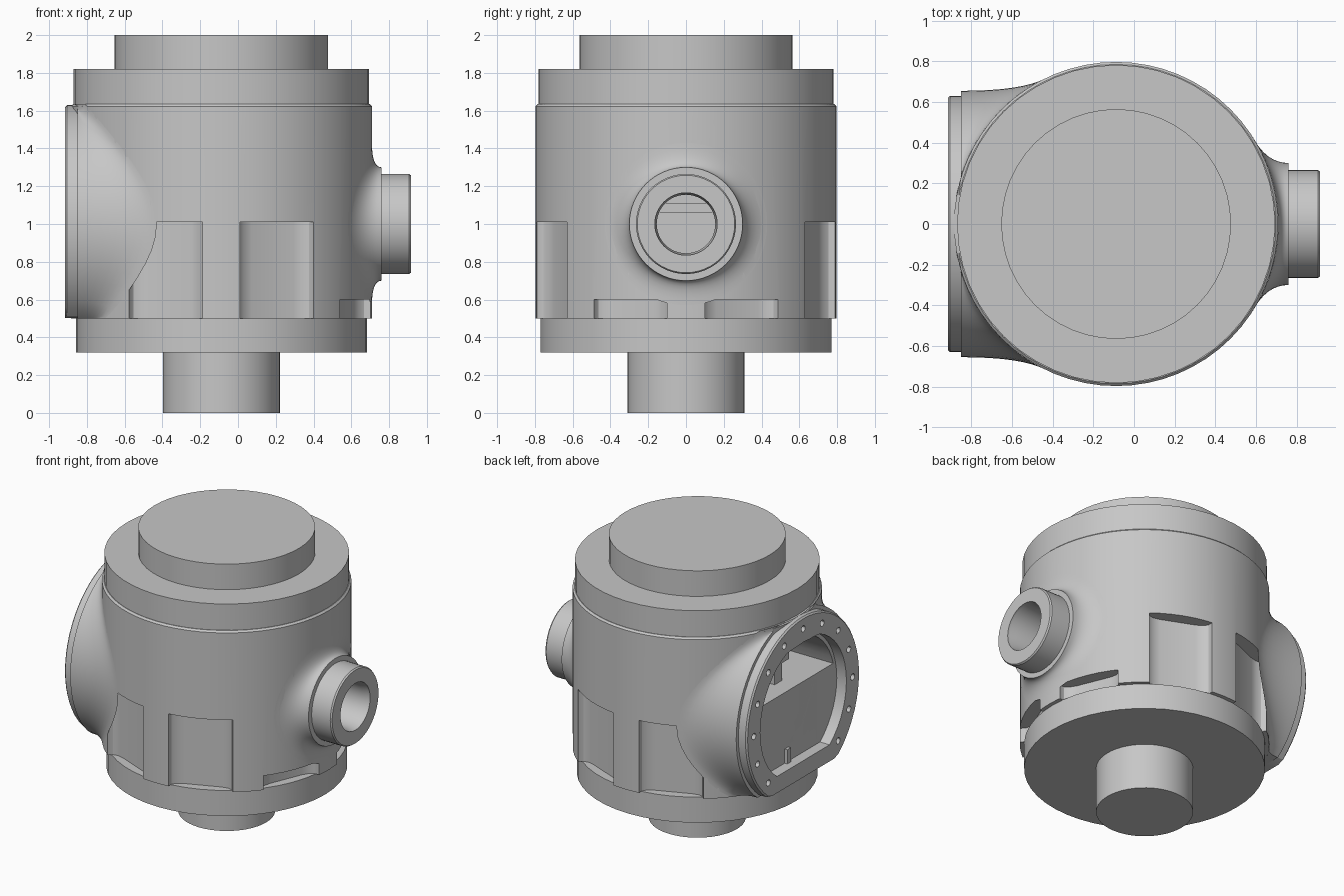
import bpy
import bmesh
from math import sin, cos, pi, sqrt, radians

cube = bpy.data.objects.get("Cube")
if cube:
    bpy.data.objects.remove(cube)

AXIS = -0.088     # x of the main vertical axis
BODY_R = 0.797
PORT_Z = 1.0      # height of both side openings
BASE, TOP = 0.5, 1.635

metal = bpy.data.materials.new("grey_metal")
metal.use_nodes = True
GREY = (0.57, 0.57, 0.57, 1)
metal.diffuse_color = GREY
metal.node_tree.nodes["Principled BSDF"].inputs["Base Color"].default_value = GREY


def finish(name, bm):
    bmesh.ops.recalc_face_normals(bm, faces=bm.faces)
    mesh = bpy.data.meshes.new(name)
    bm.to_mesh(mesh)
    bm.free()
    obj = bpy.data.objects.new(name, mesh)
    bpy.context.collection.objects.link(obj)
    mesh.materials.append(metal)
    return obj


def loft(name, rings, caps=True):
    """Skin a list of equally long closed rings."""
    bm = bmesh.new()
    rows = [[bm.verts.new(p) for p in ring] for ring in rings]
    n = len(rows[0])
    for a, b in zip(rows, rows[1:]):
        for i in range(n):
            j = (i + 1) % n
            bm.faces.new((a[i], a[j], b[j], b[i]))
    if caps:
        bm.faces.new(rows[0])
        bm.faces.new(rows[-1])
    return finish(name, bm)


def circle(r, n=48, low=-9, high=9):
    """Circle with its second coordinate clamped."""
    return [(r * cos(2 * pi * i / n), min(max(r * sin(2 * pi * i / n), low), high))
            for i in range(n)]


def turned(name, profile, n=48):
    """Vertical turned part from (radius, z) pairs."""
    return loft(name, [[(AXIS + x, y, z) for x, y in circle(r, n)] for r, z in profile])


def sideways(name, profile, n=48, low=-9, high=9, y0=0, z0=PORT_Z):
    """Part along x from (x, radius) pairs, optionally cut flat below or above."""
    return loft(name, [[(x, y0 + y, z0 + z) for y, z in circle(r, n, low, high)]
                       for x, r in profile])


def box(name, lo, hi):
    ring = [(lo[0], lo[1]), (hi[0], lo[1]), (hi[0], hi[1]), (lo[0], hi[1])]
    return loft(name, [[(x, y, z) for x, y in ring] for z in (lo[2], hi[2])])


def cut(target, cutters):
    bpy.context.view_layer.objects.active = target
    for c in cutters:
        mod = target.modifiers.new("cut", "BOOLEAN")
        mod.operation, mod.solver, mod.object = "DIFFERENCE", "EXACT", c
        bpy.ops.object.modifier_apply(modifier=mod.name)


def blend(name, side, rim_x, face_r, rim_r, outer_r, low=-9, high=9):
    """Fillet surface from a flat round rim to the body wall."""
    def wall(y):
        return AXIS + side * sqrt(max(BODY_R ** 2 - y * y, 0))
    rim, outer = circle(rim_r, 64, low, high), circle(outer_r, 64, low, high)
    rings = [[(rim_x, y, PORT_Z + z) for y, z in circle(face_r, 64, low, high)]]
    for k in range(9):
        t = k / 8
        ring = []
        for (y0, z0), (y1, z1) in zip(rim, outer):
            p, q, s = (rim_x, y0, z0), (wall(y0), y0, z0), (wall(y1), y1, z1)
            x, y, z = [(1 - t) ** 2 * a + 2 * t * (1 - t) * b + t * t * c
                       for a, b, c in zip(p, q, s)]
            ring.append((x, y, PORT_Z + z))
        rings.append(ring)
    return loft(name, rings, caps=False)


# Stacked round parts
turned("bottom_shaft", [(0.31, 0), (0.31, 0.33)])
turned("bottom_flange", [(0.77, 0.32), (0.77, BASE)])
body = turned("body", [(BODY_R, BASE), (BODY_R, TOP - 0.012), (0.785, TOP)], 64)
turned("top_flange", [(0.782, 1.63), (0.782, 1.82)])
turned("top_cap", [(0.565, 1.81), (0.565, 2.0)])

# Side cover flange and its fillet into the body
LOW, HIGH = BASE - PORT_Z, TOP - PORT_Z
flange = sideways("side_flange", [(-0.915, 0.62), (-0.905, 0.63), (-0.6, 0.63)], 64, LOW + 0.003)
blend("side_flange_fillet", -1, -0.85, 0.6, 0.655, 0.72, LOW, HIGH)

# Round port with its fillet
port = sideways("port", [(0.5, 0.265), (0.905, 0.265), (0.915, 0.258)])
blend("port_fillet", 1, 0.76, 0.24, 0.30, 0.43)

# Scooped pockets around the foot of the body
half = [(0.9, 0.21), (0.765, 0.21), (0.735, 0.198), (0.715, 0.17), (0.707, 0.12)]
scoop = half + [(r, -t) for r, t in reversed(half)]
cutters = []
for angle in (22.5, -22.5, 67.5, -67.5, 112.5, -112.5):
    top = 0.6 if abs(angle) < 45 else 1.01
    c, s = cos(radians(angle)), sin(radians(angle))
    cutters.append(loft("pocket_cutter", [[(AXIS + r * c - t * s, r * s + t * c, z) for r, t in scoop]
                                          for z in (0.4, top)]))
cut(body, cutters)

# Shallow window, deep upper chamber and bore
window = sideways("window_cutter", [(-1, 0.48), (-0.84, 0.48)], 48, -0.38, 0.45)
arch = [(y, PORT_Z + z) for y, z in circle(0.455) if z > 0.07]
chamber = loft("chamber_cutter", [[(x, y, z) for y, z in arch] for x in (-0.95, -0.3)])
bore = sideways("bore_cutter", [(0.3, 0.155), (0.86, 0.155), (0.9, 0.165), (1, 0.165)])
cut(body, [window, chamber, bore])
cut(port, [bore])

# Bolt holes around the cover flange
holes = []
for k in range(13):
    a = radians(-45 + 22.5 * k)
    holes.append(sideways("bolt_hole_cutter", [(-1, 0.022), (-0.86, 0.022)], 12,
                          y0=0.55 * cos(a), z0=PORT_Z + 0.55 * sin(a)))
cut(flange, [window, chamber] + holes)
for c in cutters + holes + [window, chamber, bore]:
    bpy.data.objects.remove(c)

# Small fittings inside the openings
box("chamber_bracket", (-0.72, -0.04, 1.05), (-0.66, 0.04, 1.3))
box("chamber_arm", (-0.72, -0.12, 1.24), (-0.28, 0.12, 1.3))
box("window_tab", (-0.86, 0.06, 0.61), (-0.83, 0.1, 0.72))
box("bore_bar", (0.28, -0.14, 1.06), (0.33, 0.14, 1.11))

# Smooth shading with crisp edges
bpy.ops.object.select_all(action="DESELECT")
for obj in bpy.context.collection.objects:
    if obj.type == "MESH" and metal.name in obj.data.materials:
        obj.select_set(True)
        bpy.context.view_layer.objects.active = obj
bpy.ops.object.shade_smooth_by_angle(angle=radians(30))
